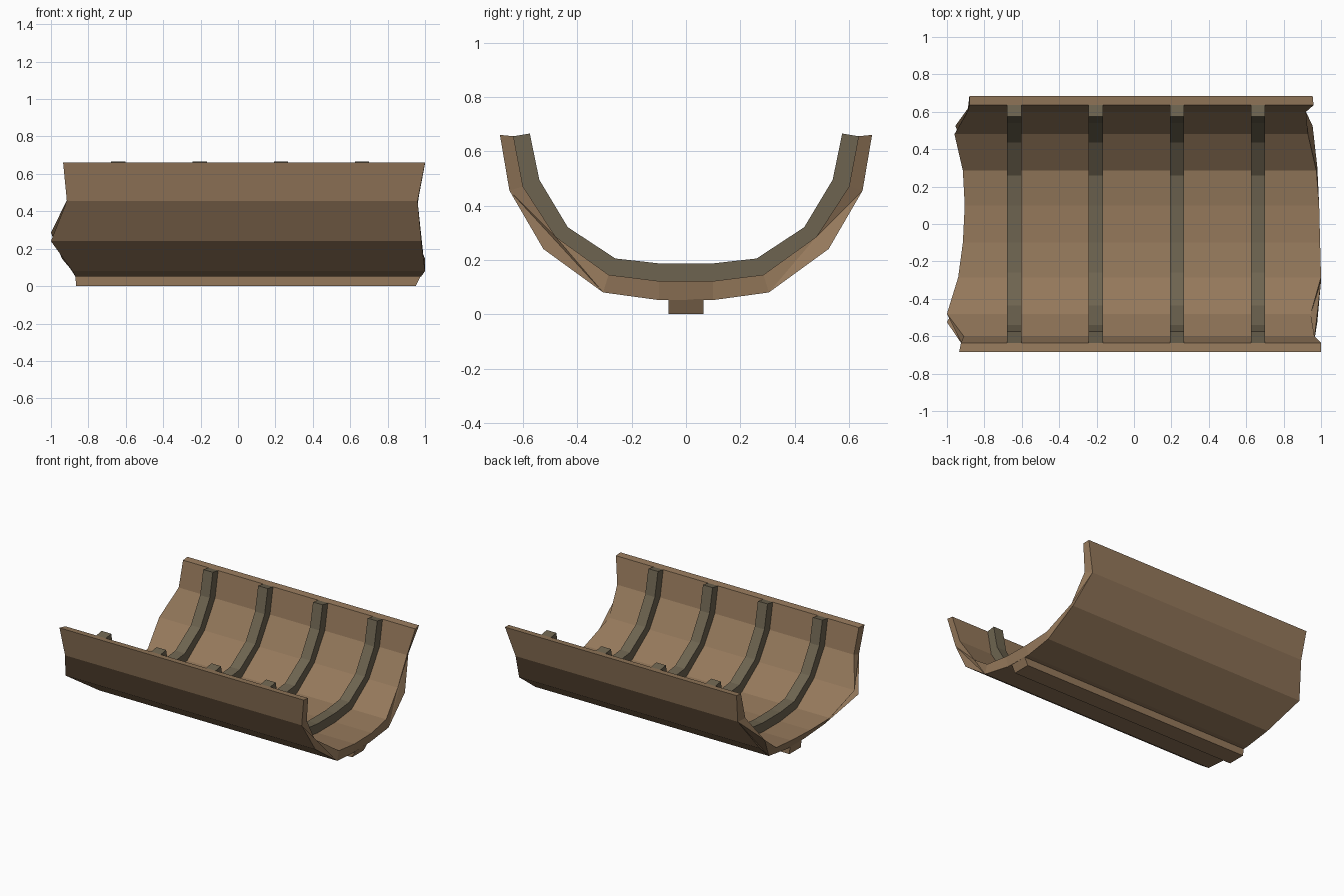
import bpy, bmesh

if "Cube" in bpy.data.objects:
    bpy.data.objects.remove(bpy.data.objects["Cube"])


def material(name, color):
    m = bpy.data.materials.new(name)
    m.diffuse_color = (*color, 1)
    m.use_nodes = True
    m.node_tree.nodes["Principled BSDF"].inputs["Base Color"].default_value = m.diffuse_color
    return m


hull_mat = material("hull_brown", (0.30, 0.19, 0.105))
rib_mat = material("rib_grey_brown", (0.155, 0.127, 0.08))

# Half cross-sections (y, z) from rim to bottom, mirrored to full arcs
OUTER = [(.685, .66), (.65, .455), (.525, .24), (.305, .08), (.1, .052)]
INNER = [(.635, .655), (.60, .47), (.48, .285), (.285, .145), (.1, .122)]
RIB = [(.575, .665), (.54, .495), (.435, .32), (.26, .205), (.1, .187)]


def arc(half):
    return [(-y, z) for y, z in half] + half[::-1]


# Ragged end positions along each arc, front rim to back rim
OUT_L = [-.935, -.915, -1, -.885, -.87, -.87, -.87, -.955, -.865, -.88]
OUT_R = [1, .96, .98, 1, .98, .975, .98, .955, .895, .955]
IN_L = [-.925, -.91, -1, -.94, -.915, -.905, -.915, -.96, -.89, -.88]
IN_R = [1, .965, .945, 1, .995, .99, .975, .93, .92, .96]
N = len(OUT_L)

# End cap pieces: o = outer point, i = inner point
HALF_CAP = ["o0 o1 i1 i0", "o1 o2 o3", "o1 o3 i2", "o1 i2 i1",
            "o3 i3 i2", "o3 o4 i4 i3"]


def finish(name, bm, mat):
    bmesh.ops.recalc_face_normals(bm, faces=bm.faces)
    me = bpy.data.meshes.new(name)
    bm.to_mesh(me)
    bm.free()
    ob = bpy.data.objects.new(name, me)
    bpy.context.collection.objects.link(ob)
    me.materials.append(mat)


def shell(name, outer, inner, ol, orr, il, ir, mat):
    bm = bmesh.new()

    def row(xs, prof):
        return [bm.verts.new((x, y, z)) for x, (y, z) in zip(xs, prof)]

    o = (row(ol, outer), row(orr, outer))
    i = (row(il, inner), row(ir, inner))
    # long walls
    for r in (o, i):
        for k in range(N - 1):
            bm.faces.new((r[0][k], r[0][k + 1], r[1][k + 1], r[1][k]))
    # rims
    for k in (0, N - 1):
        bm.faces.new((o[0][k], o[1][k], i[1][k], i[0][k]))
    # end caps
    for e in (0, 1):
        for flip in (False, True):
            for piece in HALF_CAP:
                vs = []
                for t in piece.split():
                    k = int(t[1])
                    vs.append((o if t[0] == "o" else i)[e][N - 1 - k if flip else k])
                bm.faces.new(vs)
        bm.faces.new((o[e][4], o[e][5], i[e][5], i[e][4]))
    finish(name, bm, mat)


# Broken hull section
shell("hull_planking", arc(OUTER), arc(INNER), OUT_L, OUT_R, IN_L, IN_R, hull_mat)

# Four inner ribs
for n, x in enumerate((-.64, -.205, .23, .663)):
    a, b = [x - .038] * N, [x + .038] * N
    shell(f"rib_{n + 1}", arc(INNER), arc(RIB), a, b, a, b, rib_mat)

# Keel beam under the hull
bm = bmesh.new()
bmesh.ops.create_cube(bm, size=1)
for v in bm.verts:
    top = v.co.z > 0
    x = (.978 if top else .95) if v.co.x > 0 else (-.87 if top else -.865)
    v.co = (x, .065 if v.co.y > 0 else -.065, .055 if top else 0)
finish("keel", bm, hull_mat)
